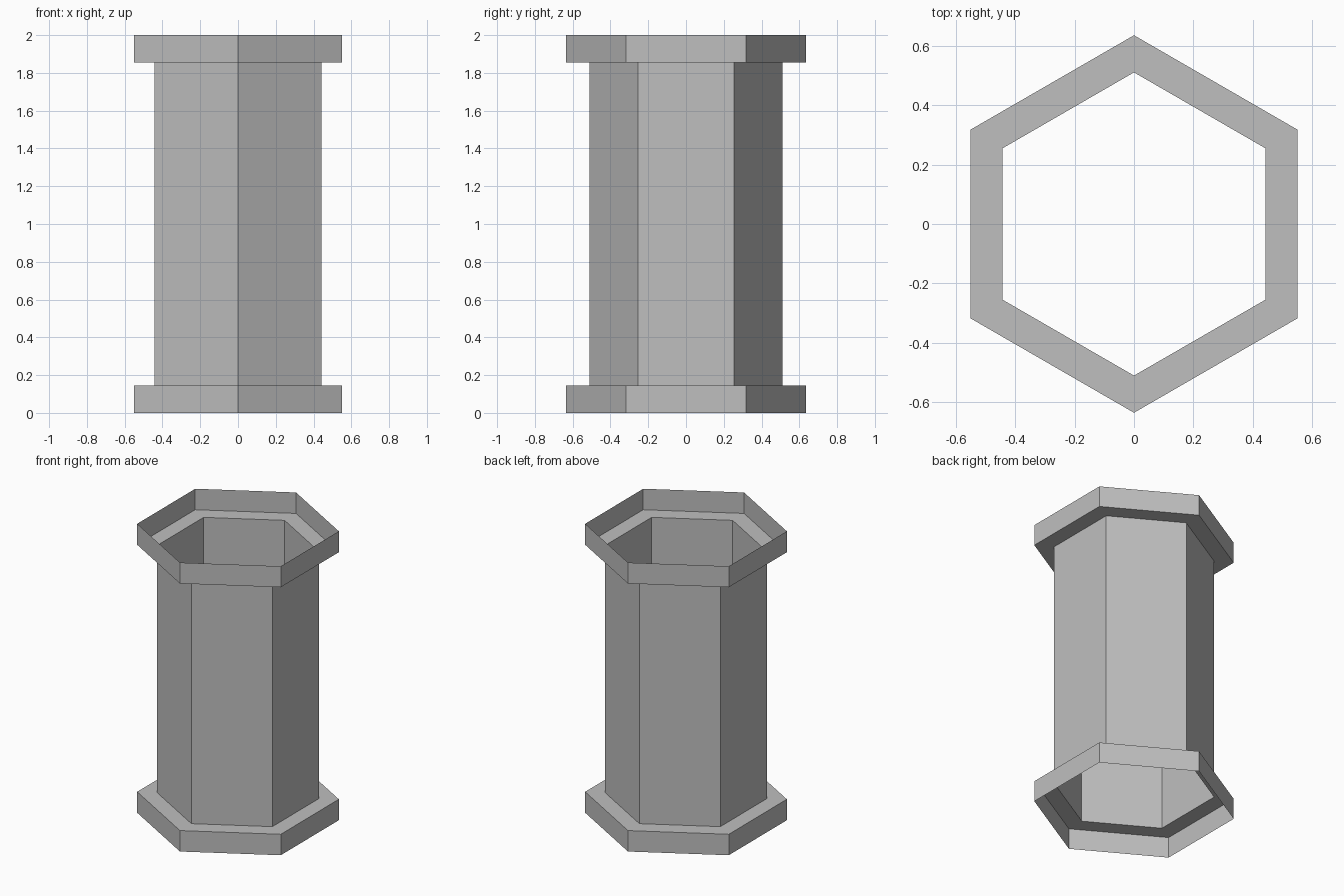
import bpy
import bmesh
from math import cos, sin, pi

cube = bpy.data.objects.get("Cube")
if cube:
    bpy.data.objects.remove(cube, do_unlink=True)

SIDES = 6
RIM_R, SHAFT_R = 0.635, 0.51
HEIGHT, RIM_H = 2.0, 0.145

# Plain grey used throughout
grey = bpy.data.materials.new("plain grey")
grey.use_nodes = True
color = (0.52, 0.52, 0.52, 1.0)
grey.diffuse_color = color
grey.node_tree.nodes["Principled BSDF"].inputs["Base Color"].default_value = color


def hex_shell(name, profile):
    """Open six-sided shell through (radius, z) rings, listed bottom to top."""
    bm = bmesh.new()
    rings = []
    for r, z in profile:
        angles = [pi / 2 + 2 * pi * i / SIDES for i in range(SIDES)]
        rings.append([bm.verts.new((r * cos(a), r * sin(a), z)) for a in angles])
    for low, high in zip(rings, rings[1:]):
        for i in range(SIDES):
            j = (i + 1) % SIDES
            bm.faces.new((low[i], low[j], high[j], high[i]))
    mesh = bpy.data.meshes.new(name)
    bm.to_mesh(mesh)
    bm.free()
    mesh.materials.append(grey)
    obj = bpy.data.objects.new(name, mesh)
    bpy.context.collection.objects.link(obj)
    return obj


top_ledge = HEIGHT - RIM_H

# Bottom collar: outer wall, then the ledge stepping in to the shaft
hex_shell("bottom_collar", [(RIM_R, 0), (RIM_R, RIM_H), (SHAFT_R, RIM_H)])

# Hollow shaft, open at both ends
hex_shell("shaft", [(SHAFT_R, RIM_H), (SHAFT_R, top_ledge)])

# Top collar: ledge stepping out from the shaft, then the outer wall
hex_shell("top_collar", [(SHAFT_R, top_ledge), (RIM_R, top_ledge), (RIM_R, HEIGHT)])
